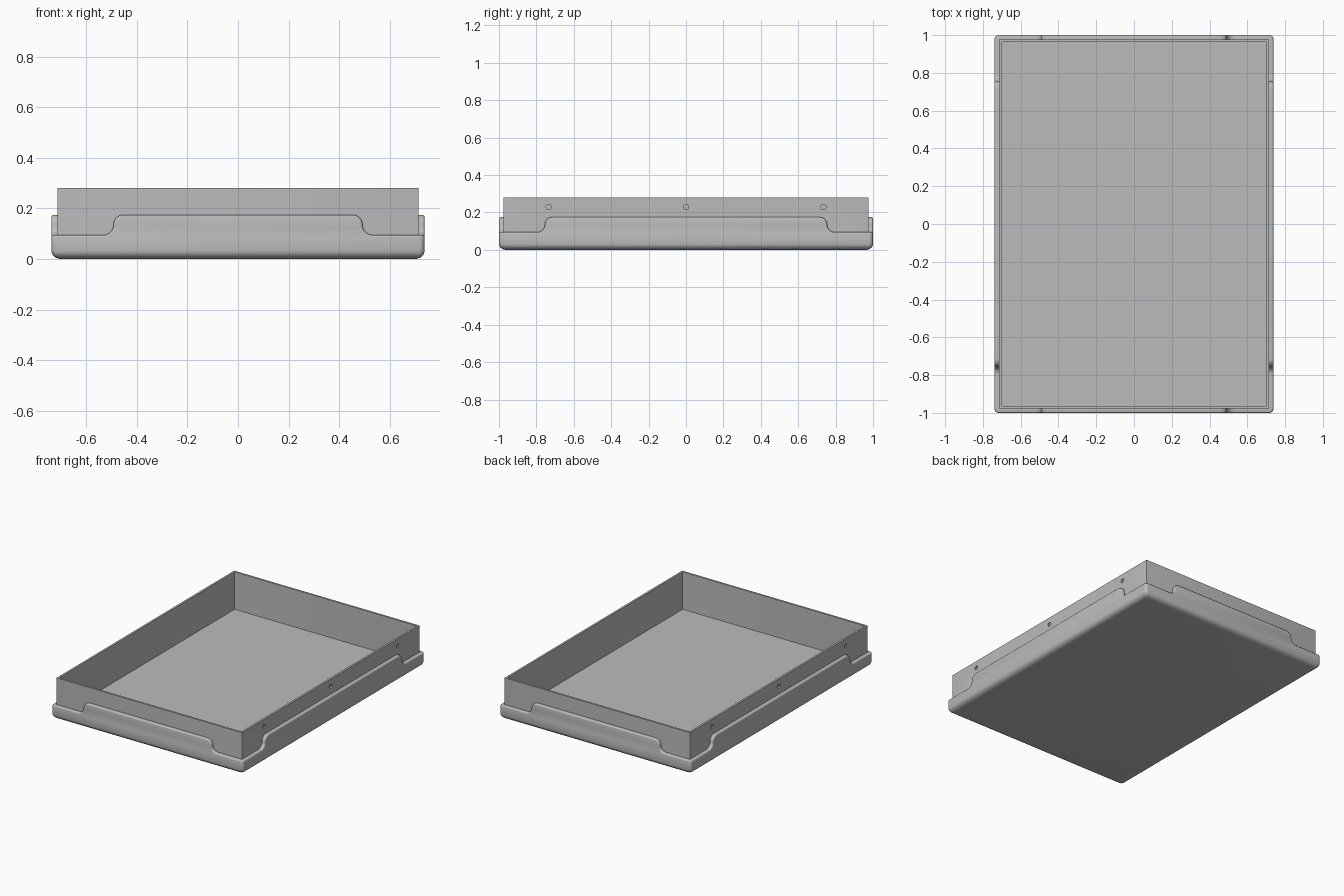
import bpy, bmesh, math
from mathutils import Matrix, Vector

cube = bpy.data.objects.get("Cube")
if cube:
    bpy.data.objects.remove(cube, do_unlink=True)

HX, HY = 0.738, 1.0            # outer half sizes
WALL_X, WALL_Y = 0.714, 0.977  # raised wall half sizes
LOW, HIGH, TOP = 0.095, 0.175, 0.28

grey = bpy.data.materials.new("plain_grey")
grey.use_nodes = True
grey.diffuse_color = (0.5, 0.5, 0.5, 1)
grey.node_tree.nodes["Principled BSDF"].inputs["Base Color"].default_value = (0.5, 0.5, 0.5, 1)


def finish(name, bm, smooth=True):
    bmesh.ops.recalc_face_normals(bm, faces=bm.faces)
    mesh = bpy.data.meshes.new(name)
    bm.to_mesh(mesh)
    bm.free()
    mesh.materials.append(grey)
    obj = bpy.data.objects.new(name, mesh)
    bpy.context.collection.objects.link(obj)
    if smooth:
        bpy.ops.object.select_all(action='DESELECT')
        obj.select_set(True)
        bpy.context.view_layer.objects.active = obj
        bpy.ops.object.shade_smooth_by_angle(angle=math.radians(35))
    return obj


def rounded_ring(bm, hx, hy, z, radius, steps=4):
    verts = []
    for i, (sx, sy) in enumerate([(1, 1), (-1, 1), (-1, -1), (1, -1)]):
        for k in range(steps + 1):
            a = math.pi / 2 * (i + k / steps)
            verts.append(bm.verts.new((sx * (hx - radius) + radius * math.cos(a),
                                       sy * (hy - radius) + radius * math.sin(a), z)))
    return verts


# Tray: rings lofted from the underside, over the ledge and wall, down to the floor
bm = bmesh.new()
rings = []
for k in range(6):             # rounded bottom edge
    a = math.pi / 2 * k / 5
    inset = 0.038 * (1 - math.sin(a))
    rings.append((inset, 0.032 * (1 - math.cos(a)), 0.02))
for k in range(4):             # rounded ledge lip
    a = math.pi / 2 * k / 3
    rings.append((0.008 * (1 - math.cos(a)), LOW - 0.008 * (1 - math.sin(a)), 0.02))
loops = [rounded_ring(bm, HX - i, HY - i, z, r) for i, z, r in rings]
for inset, z in [(0, LOW), (0, TOP), (0.014, TOP), (0.014, 0.02)]:
    loops.append(rounded_ring(bm, WALL_X - inset, WALL_Y - inset, z, 0.002))
for a, b in zip(loops, loops[1:]):
    for i in range(len(a)):
        j = (i + 1) % len(a)
        bm.faces.new((a[i], a[j], b[j], b[i]))
bm.faces.new(loops[0])
bm.faces.new(loops[-1])
tray = finish("tray", bm)

# Shallow round holes along both long walls
bm = bmesh.new()
for side in (-1, 1):
    for y in (-0.735, 0, 0.735):
        place = Matrix.Translation((side * WALL_X, y, 0.23)) @ Matrix.Rotation(math.pi / 2, 4, 'Y')
        bmesh.ops.create_cone(bm, cap_ends=True, segments=24, radius1=0.014,
                              radius2=0.014, depth=0.018, matrix=place)
cutter = finish("hole_cutter", bm, smooth=False)
cutter.hide_render = True
cutter.hide_set(True)
cut = tray.modifiers.new("side_holes", 'BOOLEAN')
cut.operation = 'DIFFERENCE'
cut.solver = 'EXACT'
cut.object = cutter


# Raised flange with S-curved shoulders, one on each side
def flange(name, half_width, shoulder, distance, thickness, angle):
    mid = (LOW + HIGH) / 2
    r = mid - LOW
    half = [(half_width - 0.02, 0.05), (half_width - 0.02, LOW)]
    for k in range(9):
        a = math.pi / 2 * k / 8
        half.append((shoulder + r - r * math.sin(a), mid - r * math.cos(a)))
    for k in range(1, 9):
        a = math.pi / 2 * k / 8
        half.append((shoulder - r + r * math.cos(a), mid + r * math.sin(a)))
    outline = half + [(-u, z) for u, z in reversed(half)]
    bm = bmesh.new()
    face = bm.faces.new([bm.verts.new((u, -distance, z)) for u, z in outline])
    moved = bmesh.ops.extrude_face_region(bm, geom=[face])
    bmesh.ops.translate(bm, vec=Vector((0, thickness, 0)),
                        verts=[v for v in moved["geom"] if isinstance(v, bmesh.types.BMVert)])
    rim = [e for e in bm.edges
           if all(v.co.y < -distance + 0.001 and v.co.z > LOW - 0.001 for v in e.verts)]
    bmesh.ops.bevel(bm, geom=rim, offset=0.008, segments=3, profile=0.5, affect='EDGES')
    bmesh.ops.rotate(bm, verts=bm.verts, matrix=Matrix.Rotation(angle, 3, 'Z'))
    return finish(name, bm)


flange("front_flange", HX, 0.493, HY, HY - WALL_Y, 0)
flange("back_flange", HX, 0.493, HY, HY - WALL_Y, math.pi)
flange("left_flange", HY, 0.755, HX, HX - WALL_X, math.pi / 2)
flange("right_flange", HY, 0.755, HX, HX - WALL_X, -math.pi / 2)
